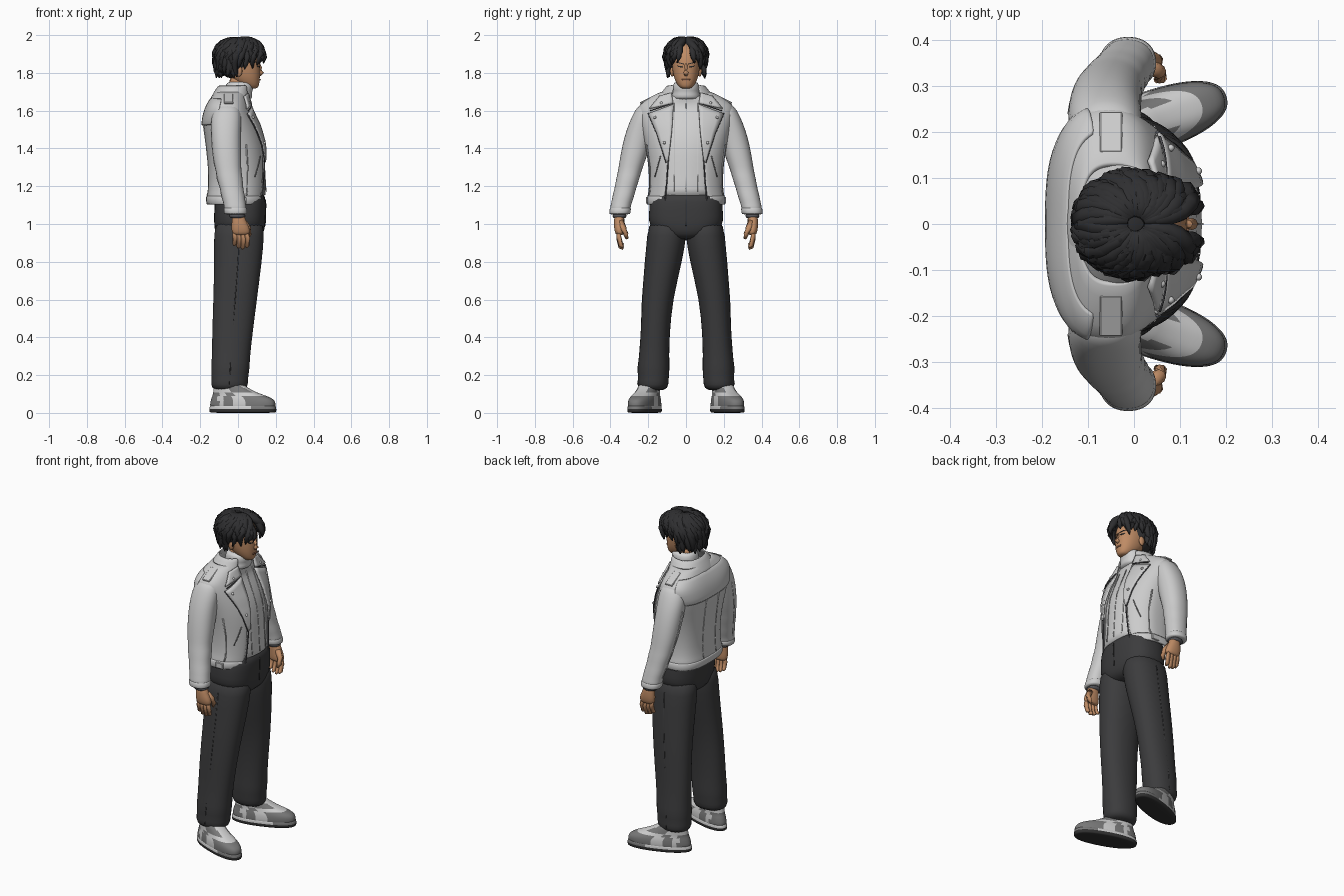
import bpy, bmesh, math, random
from mathutils import Vector, Matrix

random.seed(4)
if "Cube" in bpy.data.objects:
    bpy.data.objects.remove(bpy.data.objects["Cube"])


def material(name, red, green, blue):
    mat = bpy.data.materials.new(name)
    mat.use_nodes = True
    mat.diffuse_color = (red, green, blue, 1)
    shader = mat.node_tree.nodes["Principled BSDF"]
    shader.inputs["Base Color"].default_value = (red, green, blue, 1)
    shader.inputs["Roughness"].default_value = .8
    return mat


LEATHER = material("pale leather", .6, .6, .6)
KNIT = material("white knit", .64, .64, .64)
CLOTH = material("charcoal cloth", .045, .045, .047)
HAIR = material("black hair", .028, .028, .03)
SKIN = material("tan skin", .52, .26, .13)
LIP = material("lip brown", .38, .17, .1)
WHITE = material("shoe white", .62, .62, .62)
GREY = material("shoe grey", .19, .19, .19)
RUBBER = material("dark rubber", .03, .03, .03)
TRIM = material("dark trim", .09, .09, .1)


def finish(name, bm, mats, mirror=False, smooth=True, thick=0, subdiv=0, recalc=True):
    """Turn a bmesh into an object, with optional thickness, smoothing and y mirror."""
    if recalc:
        bmesh.ops.recalc_face_normals(bm, faces=bm.faces)
    mesh = bpy.data.meshes.new(name)
    bm.to_mesh(mesh)
    bm.free()
    obj = bpy.data.objects.new(name, mesh)
    bpy.context.collection.objects.link(obj)
    for mat in mats if isinstance(mats, list) else [mats]:
        mesh.materials.append(mat)
    for face in mesh.polygons:
        face.use_smooth = smooth
    if thick:
        solid = obj.modifiers.new("thickness", "SOLIDIFY")
        solid.thickness, solid.offset = thick, -1
    if subdiv:
        obj.modifiers.new("smoothing", "SUBSURF").levels = subdiv
        obj.modifiers["smoothing"].render_levels = subdiv
    if mirror:
        obj.modifiers.new("mirror", "MIRROR").use_axis = (False, True, False)
    return obj


def loft(name, rings, mats, power=2.2, back=2.2, thick=0, sides=24, **options):
    """Stack rings (z, cx, cy, rx, ry); a sixth value is the half opening angle at the front."""
    bm, rows = bmesh.new(), []
    is_open = len(rings[0]) > 5
    for z, cx, cy, rx, ry, *gap in rings:
        start = math.radians(gap[0]) if is_open else 0
        row = []
        for i in range(sides + is_open):
            a = start + (math.tau - 2 * start) * i / sides
            c, s = math.cos(a), math.sin(a)
            bend = 2 / (power if c > 0 else back)
            row.append(bm.verts.new((cx + rx * math.copysign(abs(c) ** bend, c),
                                     cy + ry * math.copysign(abs(s) ** bend, s), z)))
        rows.append(row)
    for low, high in zip(rows, rows[1:]):
        for i in range(sides):
            j = (i + 1) % len(low)
            bm.faces.new((low[i], low[j], high[j], high[i]))
    if not is_open:
        bm.faces.new(rows[0][::-1])
        bm.faces.new(rows[-1])
    options.setdefault("subdiv", 1)
    return finish(name, bm, mats, thick=thick, recalc=not is_open, **options)


def surface(rings, y, z, power=2.2):
    """Front x of a loft at a given y and z."""
    for low, high in zip(rings, rings[1:]):
        if z <= high[0]:
            break
    t = min(1, max(0, (z - low[0]) / (high[0] - low[0])))
    _, cx, _, rx, ry = [p + (q - p) * t for p, q in zip(low[:5], high[:5])]
    return cx + rx * (1 - min(.97, abs(y) / ry) ** power) ** (1 / power)


def patch(name, rings, edge_a, edge_b, mat, off=.006, thick=.006, mirror=True):
    """Thin panel between two (y, z) edges, laid on the front of a loft."""
    bm, rows, steps = bmesh.new(), [], 5
    for k in range((len(edge_a) - 1) * steps + 1):
        i = min(k // steps, len(edge_a) - 2)
        a, b = [Vector(e[i]).lerp(Vector(e[i + 1]), k / steps - i) for e in (edge_a, edge_b)]
        points = [a.lerp(b, j / steps) for j in range(steps + 1)]
        rows.append([bm.verts.new((surface(rings, p.x, p.y) + off, p.x, p.y)) for p in points])
    for low, high in zip(rows, rows[1:]):
        for j in range(steps):
            bm.faces.new((low[j], low[j + 1], high[j + 1], high[j]))
    return finish(name, bm, mat, mirror=mirror, thick=thick)


def tube(bm, points, radii, sides=8):
    """Tapered tube along a path."""
    points, rows = [Vector(p) for p in points], []
    for i, p in enumerate(points):
        way = (points[min(i + 1, len(points) - 1)] - points[max(i - 1, 0)]).normalized()
        turn = way.to_track_quat("Z", "Y")
        rows.append([bm.verts.new(p + turn @ Vector((radii[i] * math.cos(math.tau * k / sides),
                     radii[i] * math.sin(math.tau * k / sides), 0))) for k in range(sides)])
    for low, high in zip(rows, rows[1:]):
        for k in range(sides):
            j = (k + 1) % sides
            bm.faces.new((low[k], low[j], high[j], high[k]))
    bm.faces.new(rows[0][::-1])
    bm.faces.new(rows[-1])


def cord(name, points, radius, mat):
    bm = bmesh.new()
    tube(bm, points, [radius] * len(points), 6)
    return finish(name, bm, mat, mirror=True)


def box(name, centre, size, mat, tilt=0):
    bm = bmesh.new()
    place = Matrix.Translation(centre) @ Matrix.Rotation(tilt, 4, "X") @ Matrix.Diagonal((*size, 1))
    bmesh.ops.create_cube(bm, size=1, matrix=place)
    bmesh.ops.bevel(bm, geom=bm.edges[:], offset=.003, segments=1, affect="EDGES")
    return finish(name, bm, mat, mirror=True, smooth=False)


# Trousers: seat flush with two mirrored legs, with side seams and fly
PELVIS = [(.915, .005, 0, .1, .08), (.945, .007, 0, .128, .15), (.99, .009, 0, .136, .196),
          (1.04, .01, 0, .138, .199), (1.12, .012, 0, .137, .193), (1.18, .01, 0, .132, .187)]
loft("trouser_seat", PELVIS, CLOTH, power=2.6, back=2.5)
LEG = [(.115, -.045, .176, .088, .07), (.15, -.045, .175, .099, .084), (.19, -.043, .172, .097, .081),
       (.23, -.041, .172, .103, .086), (.3, -.037, .169, .101, .08), (.42, -.03, .163, .108, .077),
       (.6, -.015, .152, .116, .082), (.8, 0, .119, .127, .099), (.95, .006, .099, .135, .105),
       (1.03, .008, .095, .126, .097)]
loft("trouser_leg", LEG, CLOTH, mirror=True)
cord("trouser_side_seam", [(r[1], r[2] + r[4] - .003, r[0]) for r in LEG[1:-1]], .003, CLOTH)
patch("trouser_fly", PELVIS, [(-.002, 1.13), (-.002, .99)], [(.002, 1.13), (.002, .99)], RUBBER, .001, .003, False)

# Shoes: each is built along x, painted by position, then turned outwards
turn_out = Matrix.Translation((.025, .218, 0)) @ Matrix.Rotation(math.radians(19), 4, "Z")


def shoe_part(name, rings, mats, rule):
    obj = loft(name, rings, mats, power=2.4, sides=40, mirror=True)
    for face in obj.data.polygons:
        face.material_index = rule(face.center)
    obj.data.transform(turn_out)


shoe_part("shoe_sole", [(0, 0, 0, .176, .06), (.003, 0, 0, .184, .066), (.014, 0, 0, .186, .067),
                        (.018, 0, 0, .186, .067), (.04, 0, 0, .183, .065), (.044, 0, 0, .17, .058)],
          [RUBBER, WHITE, GREY], lambda c: 0 if c.z < .016 else 2 if c.x > .08 else 1)
shoe_part("shoe_upper", [(.01, 0, 0, .175, .06), (.035, 0, 0, .181, .065), (.05, 0, 0, .181, .065),
                         (.064, 0, 0, .177, .064), (.077, -.006, 0, .168, .062), (.09, -.018, 0, .15, .058),
                         (.105, -.04, 0, .124, .054), (.13, -.067, 0, .094, .051), (.16, -.08, 0, .076, .048)],
          [WHITE, GREY], lambda c: int((c.z < .085 and c.x > .03) or (c.x < -.12 and c.z < .1) or
                                       (c.z < .1 and -.08 < c.x < -.03) or (c.z > .1 and c.x > -.06 and abs(c.y) > .03)))
for k in range(4):
    x, z = .072 - .024 * k, .099 + .01 * k
    lace = cord("shoe_lace", [(x, -.032, z - .008), (x, 0, z), (x, .032, z - .008)], .005, WHITE)
    lace.data.transform(turn_out)

# Jacket body, open at the front and squarer across the back
JACKET = [(1.1, -.01, 0, .154, .206, 34), (1.15, -.01, 0, .157, .206, 32), (1.18, -.004, 0, .153, .195, 31),
          (1.3, -.003, 0, .155, .197, 27), (1.42, -.012, 0, .159, .216, 23), (1.52, -.035, 0, .15, .242, 19),
          (1.59, -.048, 0, .128, .258, 18), (1.63, -.05, 0, .112, .254, 18), (1.67, -.045, 0, .096, .195, 24),
          (1.705, -.035, 0, .084, .125, 35)]
loft("jacket_body", JACKET, LEATHER, back=2.9, thick=.012, sides=36)
loft("jacket_hem", [(z, cx, cy, rx + .004, ry + .004, gap + 1) for z, cx, cy, rx, ry, gap in JACKET[:2]],
     LEATHER, back=2.9, thick=.01, sides=36)
loft("back_yoke", [(z, cx, cy, rx + grow, ry + .005, 105) for grow, (z, cx, cy, rx, ry, _) in
                   zip((.012, .01, .007, .005), JACKET[5:9])], LEATHER, back=2.9, thick=.01)
cord("back_seam", [(r[1] - r[3] + .002, .06, r[0]) for r in JACKET[1:6]], .003, LEATHER)
cord("side_seam", [(r[1] + r[3] * .35, r[4] * .97, r[0]) for r in JACKET[1:5]], .004, LEATHER)

# Collar stand, folded collar and lapels
loft("collar_fold", [(1.655, -.04, 0, .113, .165, 28), (1.695, -.032, 0, .098, .13, 32),
                     (1.738, -.018, 0, .086, .1, 38)], LEATHER, thick=.012)
COLLAR = ([(.078, 1.695), (.068, 1.64)], [(.14, 1.68), (.195, 1.612)])
patch("collar_point", JACKET, *COLLAR, LEATHER, .018, .01)
INNER = [(.066, 1.635), (.075, 1.5), (.094, 1.34)]
OUTER = [(.2, 1.585), (.155, 1.48), (.104, 1.325)]
patch("lapel", JACKET, INNER, OUTER, LEATHER, .013, .009)


def edge_line(name, line, off, radius, mat):
    spots = [Vector(p).lerp(Vector(q), k / 5) for p, q in zip(line, line[1:]) for k in range(6)]
    cord(name, [(surface(JACKET, p.x, p.y) + off, p.x, p.y) for p in spots], radius, mat)


edge_line("lapel_edge", OUTER, .009, .0035, TRIM)
edge_line("lapel_notch", [(.068, 1.64), (.19, 1.6)], .015, .003, TRIM)
edge_line("front_zip", [(.094, 1.34), (.102, 1.22), (.112, 1.11)], .002, .0035, TRIM)
edge_line("pocket_zip", [(.135, 1.36), (.165, 1.25)], .001, .003, GREY)

# Studs, shoulder straps and hem buckles
bm = bmesh.new()
for y, z in ((.165, 1.565), (.115, 1.43), (.13, 1.64)):
    spot = Matrix.Translation((surface(JACKET, y, z) + .015, y, z))
    bmesh.ops.create_uvsphere(bm, u_segments=10, v_segments=6, radius=.008, matrix=spot)
finish("studs", bm, LEATHER, mirror=True)
box("shoulder_strap", (-.05, .198, 1.662), (.05, .1, .01), LEATHER, math.radians(-27))
box("hem_buckle", (.02, .208, 1.125), (.05, .01, .035), LEATHER)

# Sleeves with creases, cuffs and inner cuff bands
SLEEVE = [(1.055, -.012, .35, .058, .053), (1.09, -.015, .347, .06, .055), (1.11, -.018, .342, .058, .054),
          (1.15, -.026, .331, .063, .058), (1.19, -.034, .321, .061, .057), (1.24, -.043, .308, .069, .062),
          (1.28, -.05, .298, .067, .062), (1.33, -.056, .285, .074, .068), (1.42, -.062, .262, .078, .075),
          (1.5, -.064, .24, .08, .075), (1.56, -.062, .22, .081, .071), (1.605, -.058, .204, .072, .064),
          (1.635, -.055, .192, .05, .052)]
loft("sleeve", SLEEVE, LEATHER, mirror=True)
loft("sleeve_cuff", [(1.05, -.012, .351, .058, .053), (1.056, -.012, .351, .062, .057),
                     (1.085, -.015, .347, .062, .057), (1.09, -.015, .347, .057, .052)], LEATHER, mirror=True)
loft("inner_cuff", [(1.025, -.003, .352, .046, .038), (1.06, -.006, .352, .048, .042)], TRIM, mirror=True)
cord("sleeve_seam", [(r[1] - r[3] * .97, r[2], r[0]) for r in SLEEVE[2:10]], .003, LEATHER)

# Hands: palm, four fingers and a thumb
loft("palm", [(.94, .016, .35, .04, .018), (.955, .016, .352, .048, .025), (.985, .012, .354, .048, .028),
              (1.015, .005, .354, .037, .027), (1.06, 0, .352, .032, .027)], SKIN, mirror=True)
bm = bmesh.new()
for k in range(4):
    x, drop = -.02 + .022 * k, (.075, .088, .094, .085)[k]
    tube(bm, [(x, .354, .97), (x + .004, .356, .97 - drop * .5), (x + .002, .345, .97 - drop),
              (x, .332, .964 - drop)], [.013, .0135, .012, .007])
tube(bm, [(.03, .345, 1.01), (.055, .33, .975), (.058, .318, .945), (.05, .313, .922)], [.018, .016, .014, .008])
finish("fingers", bm, SKIN, mirror=True)

# Roll-neck sweater
SWEATER = [(1.135, .01, 0, .142, .186), (1.17, .008, 0, .142, .183)]
SWEATER += [(z, cx, 0, rx - .01, ry - .018) for z, cx, cy, rx, ry, _ in JACKET[3:8]]
SWEATER += [(1.67, -.02, 0, .08, .1), (1.69, -.005, 0, .07, .074)]
loft("sweater_body", SWEATER, KNIT)
loft("sweater_roll_neck", [(1.655, -.005, 0, .074, .077), (1.675, 0, 0, .078, .078), (1.7, .003, 0, .071, .069),
                           (1.71, .005, 0, .075, .073), (1.74, .008, 0, .072, .069), (1.756, .009, 0, .06, .058)], KNIT)
for y in (0, .064):
    patch("sweater_seam", SWEATER, [(y - .002, 1.64), (y - .002, 1.17)], [(y + .002, 1.64), (y + .002, 1.17)],
          KNIT, .001, .003, y > 0)

# Head and facial features
HEAD = [(1.716, .072, 0, .028, .024), (1.728, .066, 0, .044, .039), (1.75, .05, 0, .064, .054),
        (1.78, .037, 0, .08, .066), (1.82, .023, 0, .095, .073), (1.87, .01, 0, .106, .077),
        (1.92, 0, 0, .1, .074), (1.965, -.005, 0, .06, .05)]
loft("head", HEAD, SKIN)
loft("neck", [(1.68, -.005, 0, .05, .05), (1.8, .005, 0, .055, .052)], SKIN)
patch("eye", HEAD, [(.018, 1.835), (.044, 1.838)], [(.02, 1.829), (.042, 1.831)], RUBBER, .001, .003)
patch("eyebrow", HEAD, [(.014, 1.85), (.052, 1.859)], [(.014, 1.845), (.052, 1.855)], HAIR, .002, .003)
patch("mouth", HEAD, [(-.022, 1.767), (.022, 1.767)], [(-.018, 1.759), (.018, 1.759)], LIP, .001, .004, False)
bm = bmesh.new()
tube(bm, [(.108, 0, 1.85), (.119, 0, 1.825), (.126, 0, 1.803), (.112, 0, 1.79)], [.007, .009, .013, .01])
finish("nose", bm, SKIN)
bm = bmesh.new()
bmesh.ops.create_uvsphere(bm, u_segments=12, v_segments=8, radius=1,
                          matrix=Matrix.Translation((.005, .073, 1.81)) @ Matrix.Diagonal((.018, .011, .03, 1)))
finish("ear", bm, SKIN, mirror=True)

# Hair: a cap under two layers of wavy locks falling from a centre parting
bm = bmesh.new()
bmesh.ops.create_uvsphere(bm, u_segments=24, v_segments=16, radius=1,
                          matrix=Matrix.Translation((-.022, 0, 1.878)) @ Matrix.Diagonal((.1, .096, .108, 1)))
finish("hair_cap", bm, HAIR)
bm = bmesh.new()
for side in (-1, 1):
    for k in range(44):
        azimuth = 24 + 154 * (k % 22) / 21 + random.uniform(-4, 4)
        reach = 116 if azimuth < 95 else 150
        reach += random.uniform(-14, 8) - 24 * (k // 22)
        fringe, root = max(0, 1 - azimuth / 75), .45 + .5 * azimuth / 180
        path = []
        for step in range(8):
            t = step / 7
            a = math.radians(azimuth * (root + (1 - root) * min(1, t * 1.6)) + 5 * math.sin(6 * t + k))
            polar = math.radians(8 + (reach - 8) * t)
            out = math.sin(min(polar, math.radians(105))) * (1 + .05 * math.sin(8 * t + k) + .24 * fringe)
            fall = math.cos(polar)
            path.append((.003 + .12 * out * math.cos(a), side * (.003 + .1 * out * math.sin(a)),
                         1.884 + fall * (.1 if fall > 0 else .122)))
        tube(bm, path, [.008, .015, .019, .021, .021, .019, .014, .003], 7)
finish("hair_locks", bm, HAIR)
